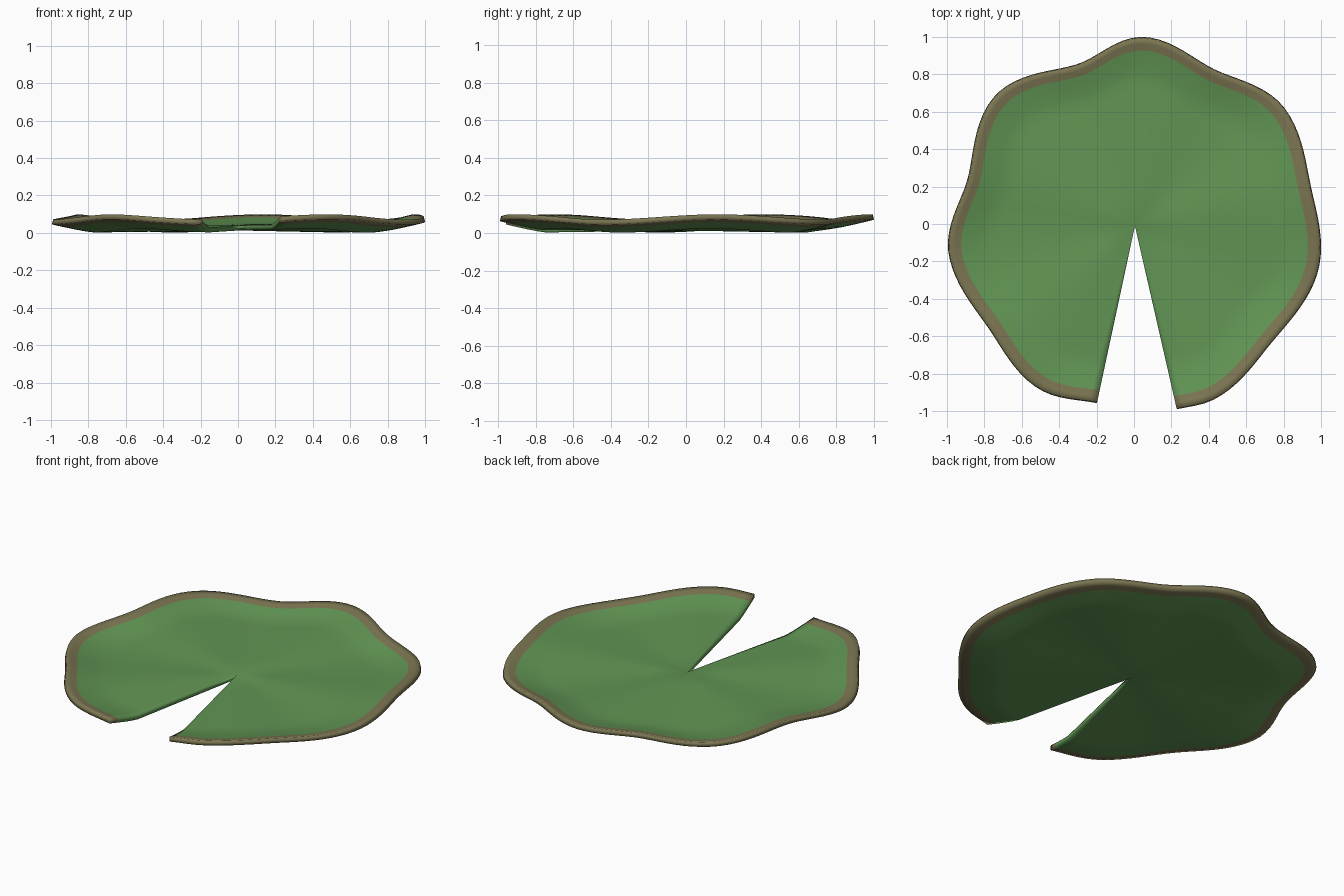
import bpy, bmesh
from math import sin, cos, radians
from mathutils import Vector

cube = bpy.data.objects.get("Cube")
if cube:
    bpy.data.objects.remove(cube, do_unlink=True)


def material(name, colour):
    m = bpy.data.materials.new(name)
    m.use_nodes = True
    m.diffuse_color = colour
    m.node_tree.nodes["Principled BSDF"].inputs["Base Color"].default_value = colour
    return m


# Lobes and hollows of the leaf outline: angle in degrees, radius
OUTLINE = [(-77, 1.01), (-67, 1.025), (-40, .965), (-14, 1.01), (12, .96),
           (38, 1.01), (63, .925), (87, .995), (109, .9), (137, 1.005),
           (165, .915), (189, .998), (215, .95), (241, 1.012), (258.3, .972)]
RINGS = [.2, .4, .6, .72, .78, .83, .88, .935, .97, 1]
RIM = .935
SEGMENTS = 120
APEX = Vector((.005, -.01, 0))


def smoothstep(t):
    t = max(0, min(1, t))
    return t * t * (3 - 2 * t)


def radius(angle):
    for (a, ra), (b, rb) in zip(OUTLINE, OUTLINE[1:]):
        if angle <= b:
            return ra + (rb - ra) * smoothstep((angle - a) / (b - a))
    return OUTLINE[-1][1]


def surface_point(angle, t):
    """Shallow dish with five gentle waves and an upturned edge."""
    a, r = radians(angle), radius(angle) * t
    lift = max(0, t - .78) / .22
    z = .04 + .014 * t * cos(5 * radians(angle - 82)) + .045 * lift ** 1.2
    return Vector((r * cos(a), r * sin(a), z)) + APEX * (1 - t)


# Notched leaf surface, built as a fan of rings around the notch apex
bm = bmesh.new()
apex = bm.verts.new(APEX + Vector((0, 0, .04)))
first, last = OUTLINE[0][0], OUTLINE[-1][0]
columns = []
for i in range(SEGMENTS + 1):
    angle = first + (last - first) * i / SEGMENTS
    columns.append([bm.verts.new(surface_point(angle, t)) for t in RINGS])

for left, right in zip(columns, columns[1:]):
    bm.faces.new((apex, left[0], right[0]))
    for k in range(len(RINGS) - 1):
        face = bm.faces.new((left[k], left[k + 1], right[k + 1], right[k]))
        face.material_index = 1 if RINGS[k] >= RIM else 0
for face in bm.faces:
    face.smooth = True

mesh = bpy.data.meshes.new("lily_pad")
bm.to_mesh(mesh)
bm.free()
mesh.materials.append(material("leaf_green", (.122, .305, .09, 1)))
mesh.materials.append(material("rim_brown", (.2, .18, .085, 1)))
pad = bpy.data.objects.new("lily_pad", mesh)
bpy.context.collection.objects.link(pad)

# Leaf thickness, grown downward
solid = pad.modifiers.new("thickness", "SOLIDIFY")
solid.thickness = .027
solid.offset = -1
